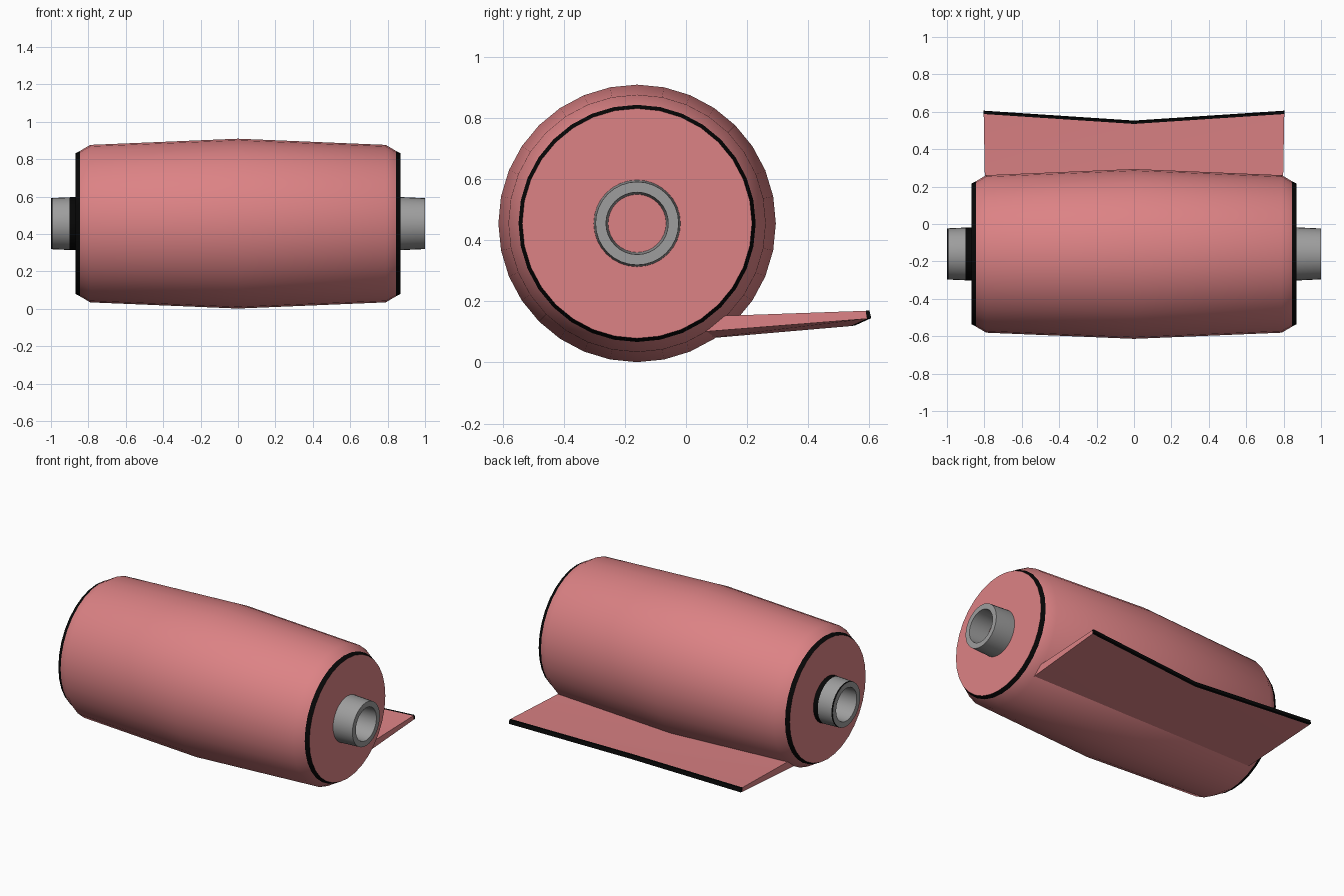
import bpy, math

if "Cube" in bpy.data.objects:
    bpy.data.objects.remove(bpy.data.objects["Cube"], do_unlink=True)

SIDES = 32
AXIS_Y, AXIS_Z = -0.16, 0.455


def material(name, color):
    m = bpy.data.materials.new(name)
    m.use_nodes = True
    rgba = (*color, 1)
    m.diffuse_color = rgba
    m.node_tree.nodes["Principled BSDF"].inputs["Base Color"].default_value = rgba
    return m


PINK = material("salmon_pink", (0.72, 0.225, 0.235))
BLACK = material("black", (0.002, 0.002, 0.002))
GREY = material("metal_grey", (0.34, 0.34, 0.34))


def make_object(name, verts, faces, slots, mats, angle):
    mesh = bpy.data.meshes.new(name)
    mesh.from_pydata(verts, [], faces)
    for m in mats:
        mesh.materials.append(m)
    for poly, slot in zip(mesh.polygons, slots):
        poly.material_index = slot
    obj = bpy.data.objects.new(name, mesh)
    bpy.context.collection.objects.link(obj)
    bpy.ops.object.select_all(action="DESELECT")
    obj.select_set(True)
    bpy.context.view_layer.objects.active = obj
    bpy.ops.object.mode_set(mode="EDIT")
    bpy.ops.mesh.select_all(action="SELECT")
    bpy.ops.mesh.normals_make_consistent(inside=False)
    bpy.ops.object.mode_set(mode="OBJECT")
    bpy.ops.object.shade_smooth_by_angle(angle=math.radians(angle))
    return obj


def lathe(name, profile, black_bands, cap_slots, mats):
    """Spin (x, radius) points about the roll axis and cap both ends."""
    verts, faces, slots = [], [], []
    for x, r in profile:
        for i in range(SIDES):
            a = math.tau * i / SIDES
            verts.append((x, AXIS_Y + r * math.sin(a), AXIS_Z + r * math.cos(a)))
    for k in range(len(profile) - 1):
        for i in range(SIDES):
            j = (i + 1) % SIDES
            faces.append([k * SIDES + i, k * SIDES + j,
                          (k + 1) * SIDES + j, (k + 1) * SIDES + i])
            slots.append(1 if k in black_bands else 0)
    last = (len(profile) - 1) * SIDES
    faces += [list(range(SIDES)), list(range(last, last + SIDES))]
    slots += cap_slots
    return make_object(name, verts, faces, slots, mats, 42)


# Barrel-shaped roll with a black band around each end
half = [(0.87, 0.376), (0.846, 0.388), (0.79, 0.421)]
body = half + [(0, 0.454)] + [(-x, r) for x, r in reversed(half)]
lathe("roll_body", body, {0, 5}, [0, 0], [PINK, BLACK])

# Hollow core tube, with black rings at one end and a dark plug in the bore
core = [(0.78, 0.09), (1.0, 0.102), (1.0, 0.136), (0.87, 0.142),
        (-0.865, 0.142), (-0.9, 0.141), (-0.992, 0.137), (-1.0, 0.136),
        (-1.0, 0.102), (-0.7, 0.09)]
lathe("core_tube", core, {4, 6}, [1, 0], [GREY, BLACK])

# Loose sheet leaving the roll, drooping at mid width, black along its end
section = [(0.05, 0.1), (0.592, 0.143), (0.606, 0.145),
           (0.6, 0.17), (0.588, 0.169), (0.05, 0.15)]
verts, faces, slots = [], [], []
for side in (-1, 0, 1):
    for y, z in section:
        mid = 1 - abs(side)
        shift = 0.053 if y > 0.5 else 0.01
        verts.append((side * (0.793 + 0.018 * y), y - shift * mid, z - 0.024 * mid))
n = len(section)
for k in range(2):
    for i in range(n):
        j = (i + 1) % n
        faces.append([k * n + i, k * n + j, (k + 1) * n + j, (k + 1) * n + i])
        slots.append(1 if i in (1, 2, 3) else 0)
for start in (0, 2 * n):
    faces.append([start + i for i in (0, 1, 4, 5)])
    faces.append([start + i for i in (1, 2, 3, 4)])
    slots += [0, 1]
make_object("loose_sheet", verts, faces, slots, [PINK, BLACK], 30)
